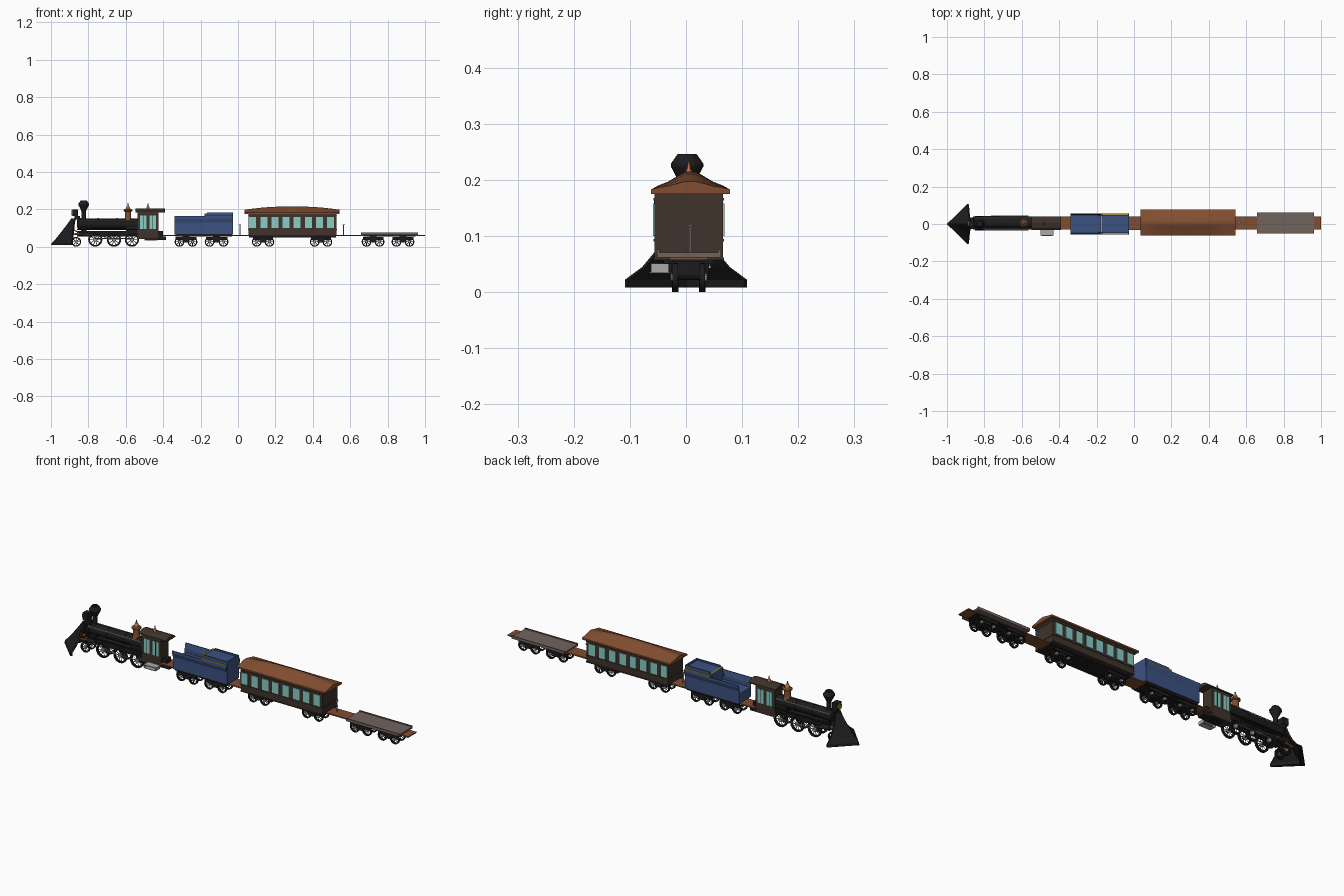
import bpy, bmesh, math
from mathutils import Vector

if "Cube" in bpy.data.objects:
    bpy.data.objects.remove(bpy.data.objects["Cube"])

def mat(name, r, g, b):
    m = bpy.data.materials.new(name)
    m.diffuse_color = (r, g, b, 1)
    m.use_nodes = True
    m.node_tree.nodes["Principled BSDF"].inputs["Base Color"].default_value = m.diffuse_color
    return m

BLACK = mat("black_iron", .012, .012, .013)
DARK = mat("dark_wood", .05, .033, .024)
ROOF = mat("red_brown", .22, .075, .03)
COPPER = mat("copper", .5, .17, .06)
BLUE = mat("blue_paint", .045, .085, .22)
GOLD = mat("gold_trim", .4, .3, .05)
GLASS = mat("teal_glass", .25, .62, .58)
DECK = mat("grey_wood", .17, .125, .11)
GREY = mat("steel", .4, .4, .4)
CY = .005  # the cars sit slightly off the centre line

def part(name, material, bm, smooth=False):
    bmesh.ops.recalc_face_normals(bm, faces=bm.faces)
    me = bpy.data.meshes.new(name)
    bm.to_mesh(me)
    bm.free()
    ob = bpy.data.objects.new(name, me)
    bpy.context.collection.objects.link(ob)
    me.materials.append(material)
    if smooth:
        bpy.ops.object.select_all(action='DESELECT')
        ob.select_set(True)
        bpy.context.view_layer.objects.active = ob
        bpy.ops.object.shade_smooth_by_angle(angle=math.radians(35))
    return ob

def loft(bm, rings, closed=False):
    """Skin rings of points; cap the ends unless the rings form a loop."""
    vs = [[bm.verts.new(p) for p in r] for r in rings]
    n = len(vs[0])
    for i in range(len(vs) if closed else len(vs) - 1):
        a, b = vs[i], vs[(i + 1) % len(vs)]
        for j in range(n):
            bm.faces.new((a[j], a[(j + 1) % n], b[(j + 1) % n], b[j]))
    if not closed:
        bm.faces.new(vs[0])
        bm.faces.new(vs[-1])

def box(bm, x0, x1, y0, y1, z0, z1):
    loft(bm, [[(x0, y0, z), (x1, y0, z), (x1, y1, z), (x0, y1, z)] for z in (z0, z1)])

def lathe(bm, c, axis, prof, n=16, closed=False):
    """Revolve (radius, height) points about an axis through c."""
    q = Vector((0, 0, 1)).rotation_difference(Vector(axis))
    rings = []
    for r, h in prof:
        rings.append([Vector(c) + q @ Vector((r * math.cos(2 * math.pi * k / n),
                      r * math.sin(2 * math.pi * k / n), h)) for k in range(n)])
    loft(bm, rings, closed)

def rod(bm, a, b, r, n=6):
    d = Vector(b) - Vector(a)
    lathe(bm, a, d.normalized(), [(r, 0), (r, d.length)], n)

def simple(name, material, *boxes):
    bm = bmesh.new()
    for b in boxes:
        box(bm, *b)
    return part(name, material, bm)

def wheels(name, xs, r, y, spokes=8):
    bm, hub = bmesh.new(), bmesh.new()
    for x in xs:
        rod(bm, (x, CY - y, r), (x, CY + y, r), .004, 8)
        for s in (-1, 1):
            c = Vector((x, CY + s * y, r))
            lathe(bm, c, (0, 1, 0), [(r, -.005), (r, .005), (r * .76, .005), (r * .76, -.005)], 20, True)
            for k in range(spokes):
                a = 2 * math.pi * k / spokes
                rod(bm, c, c + Vector((math.cos(a), 0, math.sin(a))) * r * .8, .0017, 4)
            lathe(hub, c, (0, s, 0), [(r * .3, -.004), (r * .26, .008)], 10)
    part(name, BLACK, bm, True)
    part(name + "_hubs", GREY, hub, True)

def truck(name, x0, x1):
    """Two-axle truck: wheels, side frames and bolster."""
    wheels(name + "_wheels", (x0, x1), .026, .024)
    m = (x0 + x1) / 2
    simple(name + "_frame", BLACK, (m - .018, m + .018, CY - .034, CY + .034, .022, .06),
           *[(x0 - .02, x1 + .02, CY + s * .033 - .003, CY + s * .033 + .003, .036, .052) for s in (-1, 1)])

# plow: concave V-shaped shell
bm = bmesh.new()
rings = []
for z, tip, w, wx in ((.008, -1, .109, -.89), (.022, -.995, .109, -.89), (.045, -.972, .078, -.888),
                      (.075, -.948, .053, -.885), (.11, -.921, .034, -.882), (.15, -.892, .02, -.876)):
    rings.append([(wx, -w, z), (tip, 0, z), (wx, w, z),
                  (wx + .008, w - .006, z), (min(tip + .03, wx), 0, z), (wx + .008, -w + .006, z)])
loft(bm, rings)
part("plow", BLACK, bm)
bm = bmesh.new()
for s in (-1, 1):
    rod(bm, (-.925, s * .022, .062), (-.82, s * .022, .072), .005)
    rod(bm, (-.9, s * .02, .1), (-.82, s * .022, .06), .003)
part("plow_braces", COPPER, bm)

# boiler, smokestack and headlight
bm = bmesh.new()
prof = [(.02, 0), (.028, .004), (.03, .008), (.03, .02), (.028, .02)]
for h in (.11, .21):
    prof += [(.028, h), (.0295, h), (.0295, h + .008), (.028, h + .008)]
lathe(bm, (-.86, CY, .123), (1, 0, 0), prof + [(.028, .33)], 20)
part("boiler", BLACK, bm, True)
bm = bmesh.new()
lathe(bm, (-.825, .002, 0), (0, 0, 1), [(.016, .143), (.011, .153), (.011, .185), (.014, .195),
      (.029, .224), (.029, .229), (.017, .246), (.013, .246), (.013, .236)], 12)
part("smokestack", BLACK, bm)
simple("headlight", BLACK, (-.885, -.855, -.015, .019, .163, .2), (-.875, -.845, -.011, .015, .145, .163))
bm = bmesh.new()
lathe(bm, (-.884, .002, .181), (-1, 0, 0), [(.015, 0), (.015, .006), (.011, .006), (.009, .002)], 16)
part("headlight_lens", GOLD, bm)

# dome with copper cap, whistle on the cab roof
bm = bmesh.new()
lathe(bm, (-.588, CY, 0), (0, 0, 1), [(.022, .14), (.017, .155), (.017, .187), (.023, .19), (.023, .197), (.015, .203)], 16)
part("steam_dome", ROOF, bm, True)
bm = bmesh.new()
lathe(bm, (-.588, CY, 0), (0, 0, 1), [(.013, .2), (.01, .212), (.004, .219), (.003, .233)], 12)
lathe(bm, (-.482, CY, 0), (0, 0, 1), [(.008, .2), (.008, .212), (.003, .22), (.002, .232)], 10)
part("dome_cap_and_whistle", COPPER, bm, True)

# locomotive chassis, cylinders and handrails
simple("loco_frame", BLACK, (-.86, -.4, CY - .017, CY + .017, .055, .085), (-.84, -.81, CY - .02, CY + .02, .07, .11),
       (-.6, -.53, CY - .024, CY + .024, .07, .12), *[(-.86, -.53, CY + s * .03 - .005, CY + s * .03 + .005, .089, .094) for s in (-1, 1)])
bm = bmesh.new()
for s in (-1, 1):
    rod(bm, (-.85, CY + s * .027, .067), (-.805, CY + s * .027, .067), .012, 14)
part("cylinders", BLACK, bm, True)
bm = bmesh.new()
for s in (-1, 1):
    rod(bm, (-.85, CY + s * .027, .141), (-.54, CY + s * .027, .141), .0022)
    rod(bm, (-.765, CY + s * .037, .045), (-.565, CY + s * .037, .045), .0028)
    rod(bm, (-.81, CY + s * .037, .067), (-.665, CY + s * .037, .045), .0022)
part("handrails_and_side_rods", GREY, bm)
wheels("pilot_wheels", (-.865,), .026, .023)
wheels("drive_wheels", (-.763, -.663, -.567), .038, .025, 10)

# cab with windows, roof, steps and rear platform
simple("cab", DARK, (-.537, -.425, CY - .031, CY + .031, .042, .186))
simple("cab_windows", GLASS, *[(x, x + .033, CY + s * .031 - .002, CY + s * .031 + .002, .095, .168)
                               for x in (-.523, -.472) for s in (-1, 1)])
simple("cab_window_posts", DARK, *[(x + .015, x + .018, CY + s * .031 - .003, CY + s * .031 + .003, .095, .168)
                                   for x in (-.523, -.472) for s in (-1, 1)])
bm = bmesh.new()
arc = [(-.036, .184), (-.036, .19), (-.024, .199), (0, .204), (.024, .199), (.036, .19), (.036, .184)]
loft(bm, [[(x, CY + y, z) for y, z in arc] for x in (-.548, -.39)])
part("cab_roof", DARK, bm)
simple("cab_steps", GREY, (-.5, -.43, -.062, -.026, .048, .051), (-.495, -.435, -.065, -.035, .034, .037),
       (-.5, -.497, -.062, -.026, .034, .051), (-.433, -.43, -.062, -.026, .034, .051))
simple("cab_underbox", BLACK, (-.5, -.385, CY - .02, CY + .02, .036, .056))

# thin couplers and platforms between the vehicles
simple("platforms", ROOF, (-.43, -.33, CY - .034, CY + .034, .057, .063), (-.04, .06, CY - .036, CY + .036, .057, .063),
       (.52, .67, CY - .034, CY + .034, .057, .063), (.95, 1, CY - .034, CY + .034, .057, .063))

# tender: flared open coal bunker in front, raised tank behind
bm = bmesh.new()
sec = [(-.05, .066), (-.05, .13), (-.057, .15), (-.057, .163), (-.053, .163), (-.047, .135), (-.047, .115)]
sec += [(-y, z) for y, z in reversed(sec)]
loft(bm, [[(x, y, z) for y, z in sec] for x in (-.34, -.028)])
part("tender_body", BLUE, bm)
bm = bmesh.new()
loft(bm, [[(x0, s * .048, z), (-.03, s * .048, z), (-.03, s * .042, z), (x0, s * .042, z)]
          for s in (1,) for x0, z in ((-.19, .13), (-.165, .184))])
loft(bm, [[(x0, -.048, z), (-.03, -.048, z), (-.03, -.042, z), (x0, -.042, z)]
          for x0, z in ((-.19, .13), (-.165, .184))])
box(bm, -.18, -.03, -.043, .043, .11, .176)
box(bm, -.034, -.028, -.048, .048, .11, .184)
part("tender_tank", BLUE, bm)
simple("tender_trim", GOLD, *[(-.175, -.03, s * .052 - .005, s * .052 + .005, .163, .167) for s in (-1, 1)],
       (-.18, -.172, -.048, .048, .174, .178))
simple("tender_underframe", BLACK, (-.335, -.033, -.04, .045, .056, .067))
truck("tender_front_truck", -.313, -.243)
truck("tender_rear_truck", -.152, -.077)

# passenger car
simple("coach_body", DARK, (.056, .527, CY - .061, CY + .061, .057, .178))
simple("coach_belt_rails", DARK, *[(.054, .529, CY - .063, CY + .063, z, z + .005) for z in (.057, .09, .163)])
simple("coach_windows", GLASS, *[(.06 + k * .0595, .097 + k * .0595, CY + s * .061 - .003, CY + s * .061 + .003, .1, .158)
                                 for k in range(8) for s in (-1, 1)])
bm = bmesh.new()
half = [(-.07, 0), (-.07, .008), (-.058, .015), (-.04, .022), (-.02, .034), (-.008, .04)]
sec = half + [(-y, z) for y, z in reversed(half)]
stations = [(.036, .45), (.08, .65), (.14, .85), (.21, .97), (.29, 1)]
stations += [(.58 - x, h) for x, h in reversed(stations[:-1])]
loft(bm, [[(x, CY + .003 + y, .175 + (z if z < .01 else .008 + (z - .008) * h)) for y, z in sec] for x, h in stations])
part("coach_roof", ROOF, bm, True)
simple("coach_underframe", BLACK, (.06, .523, CY - .045, CY + .045, .05, .06))
truck("coach_front_truck", .1, .168)
truck("coach_rear_truck", .41, .478)
bm = bmesh.new()
for x in (.01, .565):
    rod(bm, (x, .008, .06), (x, .008, .118), .0027, 8)
    lathe(bm, (x, .008, .117), (0, 0, 1), [(.006, 0), (.006, .003)], 10)
part("brake_posts", GREY, bm)

# flat car
simple("flatcar_deck", DECK, (.658, .962, CY - .056, CY + .056, .062, .071),
       *[(.658, .962, CY + s * .0545 - .0025, CY + s * .0545 + .0025, .062, .076) for s in (-1, 1)])
simple("flatcar_underframe", BLACK, (.67, .95, CY - .03, CY + .03, .054, .063))
truck("flatcar_front_truck", .687, .757)
truck("flatcar_rear_truck", .847, .917)
